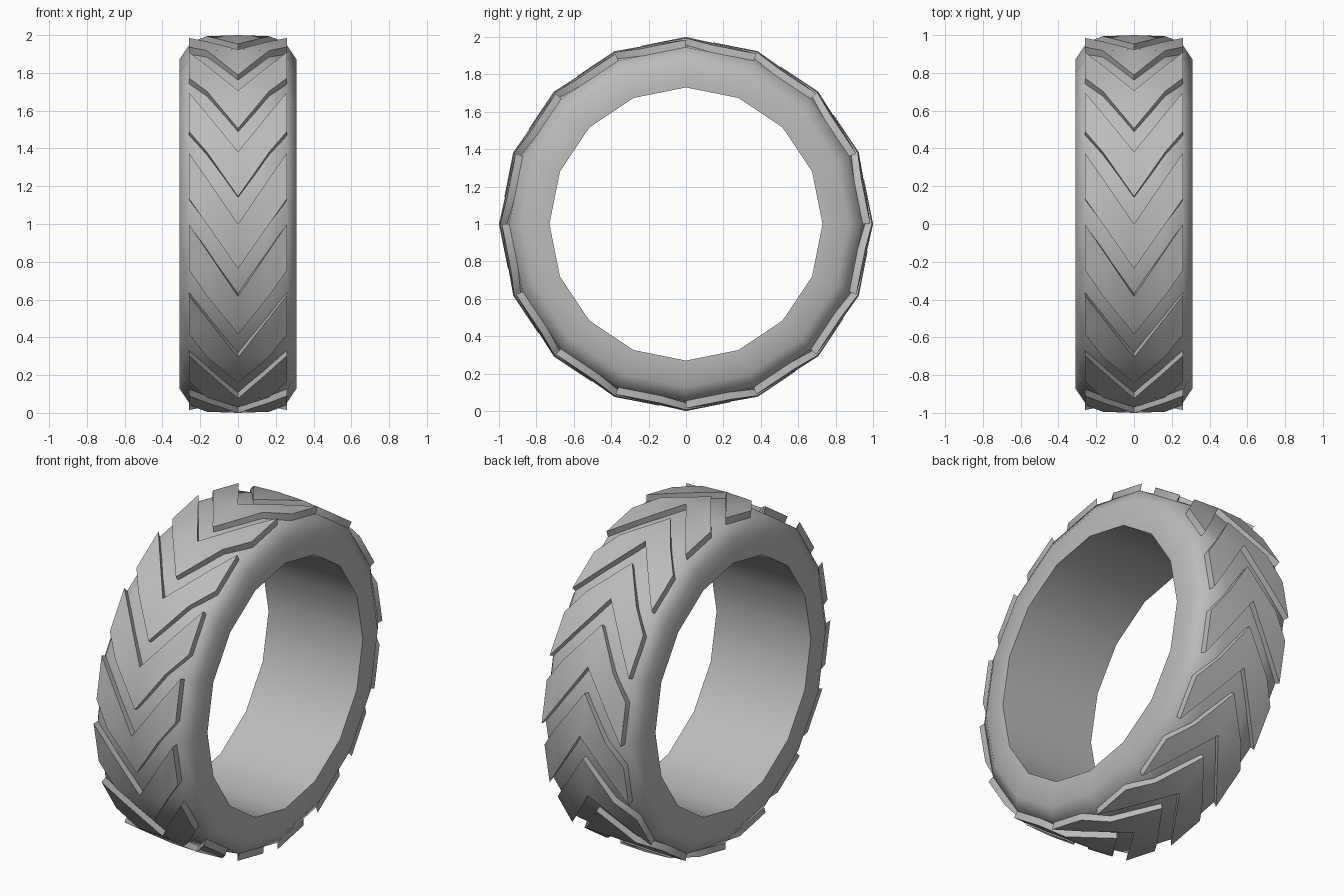
import bpy, bmesh
from math import sin, cos, radians, floor

cube = bpy.data.objects.get("Cube")
if cube:
    bpy.data.objects.remove(cube, do_unlink=True)

SIDES = 16
STEP = 360 / SIDES

rubber = bpy.data.materials.new("grey rubber")
rubber.use_nodes = True
grey = (0.5, 0.5, 0.5, 1)
rubber.diffuse_color = grey
rubber.node_tree.nodes["Principled BSDF"].inputs["Base Color"].default_value = grey


def on_ring(x, r, angle):
    """Point at an angle on a ring with flat facets; zero is the front."""
    middle = (floor(angle / STEP + 1e-6) + 0.5) * STEP
    r *= cos(radians(STEP / 2)) / cos(radians(angle - middle))
    a = radians(angle)
    return (x, -r * cos(a), 1 + r * sin(a))


def finish(name, bm, sharp):
    bmesh.ops.recalc_face_normals(bm, faces=bm.faces)
    mesh = bpy.data.meshes.new(name)
    bm.to_mesh(mesh)
    bm.free()
    mesh.materials.append(rubber)
    obj = bpy.data.objects.new(name, mesh)
    bpy.context.collection.objects.link(obj)
    bpy.ops.object.select_all(action='DESELECT')
    obj.select_set(True)
    bpy.context.view_layer.objects.active = obj
    bpy.ops.object.shade_smooth_by_angle(angle=radians(sharp))


# Tyre carcass: a closed cross-section swept around the axle
half = [(0.31, 0.73), (0.31, 0.87), (0.26, 0.945), (0.14, 0.96)]
section = half + [(0, 0.965)] + [(-x, r) for x, r in reversed(half)]
bm = bmesh.new()
rings = [[bm.verts.new(on_ring(x, r, i * STEP)) for x, r in section]
         for i in range(SIDES)]
for i, ring in enumerate(rings):
    following = rings[(i + 1) % SIDES]
    for j in range(len(section)):
        k = (j + 1) % len(section)
        bm.faces.new((ring[j], ring[k], following[k], following[j]))
finish("tyre_carcass", bm, 60)

# Chevron tread blocks: each arm bends over a facet edge
arm = {"tip": (0, -14), "notch": (0, 0), "bend": (0.165, 0),
       "inner": (0.165, 14.3), "low": (0.26, 8), "high": (0.26, STEP)}
patches = [("tip", "bend", "notch"), ("notch", "bend", "inner"),
           ("bend", "low", "high", "inner")]


def crown(x):
    return 1 - 0.015 * (x / 0.26) ** 2


bm = bmesh.new()
for i in range(SIDES):
    tops = {}
    block = []
    for side in (1, -1):
        for key, (x, angle) in arm.items():
            if x or side == 1:
                tops[key, side] = bm.verts.new(
                    on_ring(side * x, crown(x), angle + i * STEP))
            else:
                tops[key, side] = tops[key, 1]
        for patch in patches:
            block.append(bm.faces.new([tops[k, side] for k in patch[::side]]))
    # Walls go down into the carcass
    grown = bmesh.ops.extrude_face_region(bm, geom=block, use_keep_orig=True)
    for v in grown["geom"]:
        if isinstance(v, bmesh.types.BMVert):
            out = v.co.copy()
            out.x, out.z = 0, out.z - 1
            v.co -= out.normalized() * 0.055
finish("tread_blocks", bm, 50)
